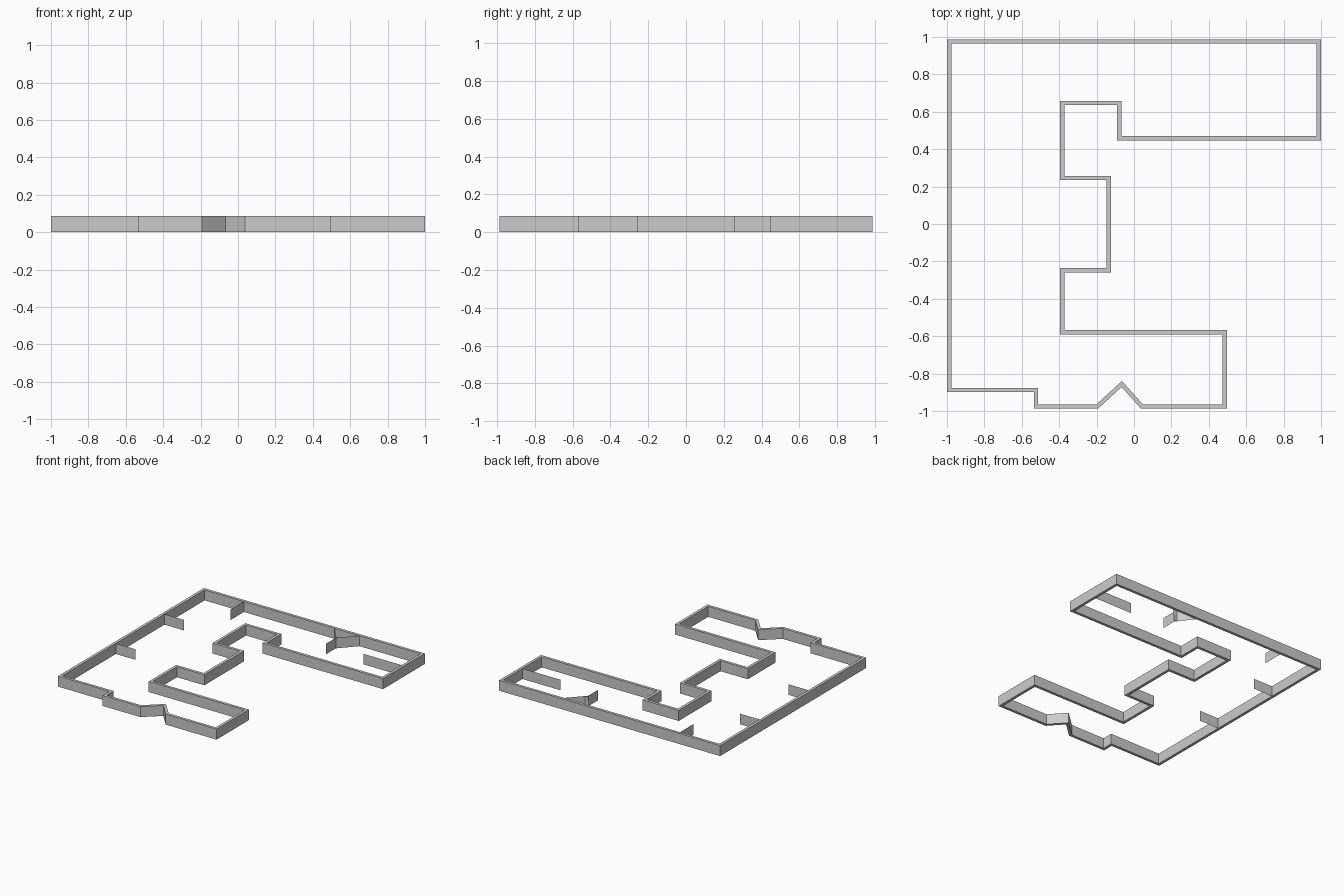
import bpy
import bmesh
from mathutils import Vector

if "Cube" in bpy.data.objects:
    bpy.data.objects.remove(bpy.data.objects["Cube"])

HEIGHT = 0.086
THICK = 0.023

# Outer face of the building wall, counter-clockwise
OUTLINE = [(-1, -0.899), (-0.535, -0.899), (-0.535, -0.987), (-0.192, -0.987),
           (-0.066, -0.872), (0.037, -0.987), (0.497, -0.987), (0.497, -0.568),
           (-0.372, -0.568), (-0.372, -0.258), (-0.124, -0.258), (-0.124, 0.257),
           (-0.372, 0.257), (-0.372, 0.635), (-0.091, 0.635), (-0.091, 0.447),
           (1, 0.447), (1, 0.987), (-1, 0.987)]


def inset(points, d):
    """Mitred inward offset of a counter-clockwise loop."""
    pts = [Vector(p) for p in points]
    result = []
    for i, p in enumerate(pts):
        a = (p - pts[i - 1]).normalized()
        b = (pts[(i + 1) % len(pts)] - p).normalized()
        na, nb = Vector((-a.y, a.x)), Vector((-b.y, b.x))
        result.append(p + (na + nb) * d / (1 + na.dot(nb)))
    return result


def finish(bm, name):
    mesh = bpy.data.meshes.new(name)
    bm.to_mesh(mesh)
    bm.free()
    obj = bpy.data.objects.new(name, mesh)
    bpy.context.collection.objects.link(obj)
    return obj


def ring_wall(name, outer, d):
    bm = bmesh.new()
    inner = inset(outer, d)
    loops = [[bm.verts.new((p[0], p[1], z)) for p in loop]
             for loop, z in ((outer, 0), (outer, HEIGHT), (inner, HEIGHT), (inner, 0))]
    n = len(outer)
    for k in range(4):
        lo, hi = loops[k], loops[(k + 1) % 4]
        for i in range(n):
            j = (i + 1) % n
            bm.faces.new((lo[i], lo[j], hi[j], hi[i]))
    bmesh.ops.recalc_face_normals(bm, faces=bm.faces)
    return finish(bm, name)


def partition(name, a, b):
    """Paper-thin upright panel between two plan points."""
    bm = bmesh.new()
    bm.faces.new([bm.verts.new((p[0], p[1], z))
                  for p, z in ((a, 0), (b, 0), (b, HEIGHT), (a, HEIGHT))])
    return finish(bm, name)


# Perimeter wall
ring_wall("perimeter_wall", OUTLINE, THICK)

# Straight partitions
partition("left_partition_lower", (-0.977, -0.184), (-0.80, -0.184))
partition("left_partition_upper", (-0.977, 0.444), (-0.80, 0.444))
partition("back_partition", (-0.622, 0.964), (-0.622, 0.79))
partition("right_partition", (0.977, 0.72), (0.634, 0.72))

# Y-shaped partition on the back wall
partition("fork_left_arm", (0.20, 0.964), (0.303, 0.832))
partition("fork_right_arm", (0.425, 0.964), (0.303, 0.832))
partition("fork_tie", (0.288, 0.849), (0.319, 0.849))
partition("fork_stem", (0.303, 0.832), (0.303, 0.706))
